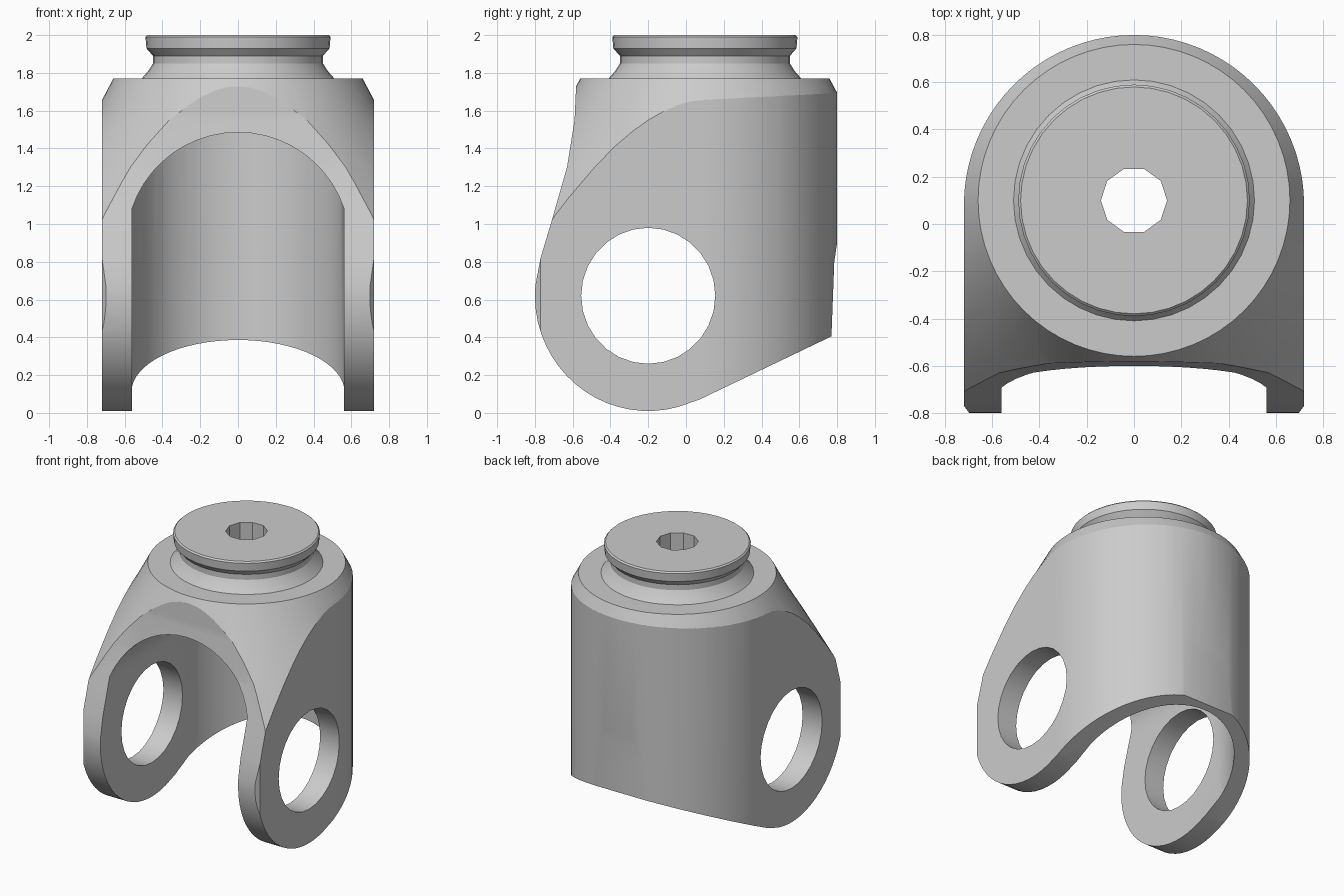
import bpy, bmesh
from math import sin, cos, pi, radians
from mathutils import Vector

if "Cube" in bpy.data.objects:
    bpy.data.objects.remove(bpy.data.objects["Cube"], do_unlink=True)

AXIS_Y = 0.1        # shared axis of neck, shoulder and bore
EYE = (-0.2, 0.62)  # centre of the side eyes in y, z

grey = bpy.data.materials.new("plain grey")
grey.use_nodes = True
GREY = (0.6, 0.6, 0.6, 1)
grey.diffuse_color = GREY
grey.node_tree.nodes["Principled BSDF"].inputs["Base Color"].default_value = GREY


def arc(cx, cy, rx, ry, start, end, n):
    angles = [radians(start + (end - start) * i / n) for i in range(n + 1)]
    return [(cx + rx * cos(a), cy + ry * sin(a)) for a in angles]


def finish(name, bm):
    bmesh.ops.remove_doubles(bm, verts=bm.verts, dist=1e-5)
    bmesh.ops.recalc_face_normals(bm, faces=bm.faces)
    mesh = bpy.data.meshes.new(name)
    bm.to_mesh(mesh)
    bm.free()
    mesh.materials.append(grey)
    obj = bpy.data.objects.new(name, mesh)
    bpy.context.collection.objects.link(obj)
    return obj


def prism(name, points, place, low, high):
    """Extrude a closed outline; place maps (u, v, depth) to x, y, z."""
    bm = bmesh.new()
    face = bm.faces.new([bm.verts.new(place(u, v, low)) for u, v in points])
    out = bmesh.ops.extrude_face_region(bm, geom=[face])
    move = Vector(place(0, 0, high)) - Vector(place(0, 0, low))
    bmesh.ops.translate(bm, vec=move, verts=[g for g in out["geom"] if isinstance(g, bmesh.types.BMVert)])
    return finish(name, bm)


def lathe(name, profile, sides):
    """Capped solid of revolution about the neck axis."""
    bm = bmesh.new()
    rings = [[bm.verts.new((r * cos(2 * pi * i / sides), AXIS_Y + r * sin(2 * pi * i / sides), z))
              for i in range(sides)] for r, z in profile]
    for a, b in zip(rings, rings[1:]):
        for i in range(sides):
            j = (i + 1) % sides
            bm.faces.new((a[i], a[j], b[j], b[i]))
    bm.faces.new(rings[0])
    bm.faces.new(rings[-1])
    return finish(name, bm)


def combine(obj, tool, operation):
    mod = obj.modifiers.new("cut", "BOOLEAN")
    mod.operation, mod.solver, mod.object = operation, "EXACT", tool
    bpy.context.view_layer.objects.active = obj
    bpy.ops.object.modifier_apply(modifier=mod.name)
    bpy.data.objects.remove(tool, do_unlink=True)


def along_x(u, v, d): return (d, u, v)
def along_y(u, v, d): return (u, d, v)
def along_z(u, v, d): return (u, v, d)


# Side outline: rounded lug below, sloped skirt behind, upright shoulder
side = arc(*EYE, 0.6, 0.61, 175, 285, 18)
side += [(0.07, 0.07), (0.77, 0.405), (0.785, 0.8), (0.8, 0.9), (0.8, 1.7), (0.78, 1.77),
         (-0.58, 1.77), (-0.59, 1.55), (-0.63, 1.3), (-0.71, 1.02), (-0.77, 0.82)]
body = prism("yoke_body", side, along_x, -0.9, 0.9)

# Plan outline: round back, straight flanks
plan = arc(0, 0.08, 0.72, 0.72, 0, 180, 40)
plan += [(-0.72, -0.77), (-0.69, -0.81), (0.69, -0.81), (0.72, -0.77)]
combine(body, prism("plan_tool", plan, along_z, -0.2, 2.2), "INTERSECT")

# Conical shoulder that flares down into the arms
cone = [(1.5, -0.2), (1.3, 0.6), (1.07, 1.05), (0.87, 1.4), (0.75, 1.6), (0.66, 1.77), (0.6, 1.9)]
combine(body, lathe("shoulder_tool", cone, 64), "INTERSECT")

# Arched cavity with a rounded rear wall
arch = [(-0.56, -0.2)] + arc(0, 0.9, 0.59, 0.585, 162, 18, 20) + [(0.56, -0.2)]
cavity = prism("cavity_tool", arch, along_y, -1.2, 1.2)
room = arc(0, 0.15, 0.565, 0.58, 0, 180, 32) + [(-0.565, -1.1), (0.565, -1.1)]
combine(cavity, prism("room_tool", room, along_z, -0.5, 1.8), "INTERSECT")
combine(body, cavity, "DIFFERENCE")

# Round eyes through both arms
eye = arc(*EYE, 0.355, 0.36, 0, 360, 28)[:-1]
combine(body, prism("eye_tool", eye, along_x, -1, 1), "DIFFERENCE")

# Waisted neck with a flat top flange
neck = [(0.45, 1.7), (0.51, 1.77), (0.475, 1.81), (0.45, 1.85), (0.45, 1.89),
        (0.485, 1.93), (0.49, 1.99), (0.48, 2.0)]
combine(body, lathe("neck", neck, 40), "UNION")

# Central bore
combine(body, lathe("bore_tool", [(0.14, 1.2), (0.14, 2.2)], 10), "DIFFERENCE")

bpy.ops.object.select_all(action="DESELECT")
body.select_set(True)
bpy.context.view_layer.objects.active = body
bpy.ops.object.shade_smooth_by_angle(angle=radians(25))
